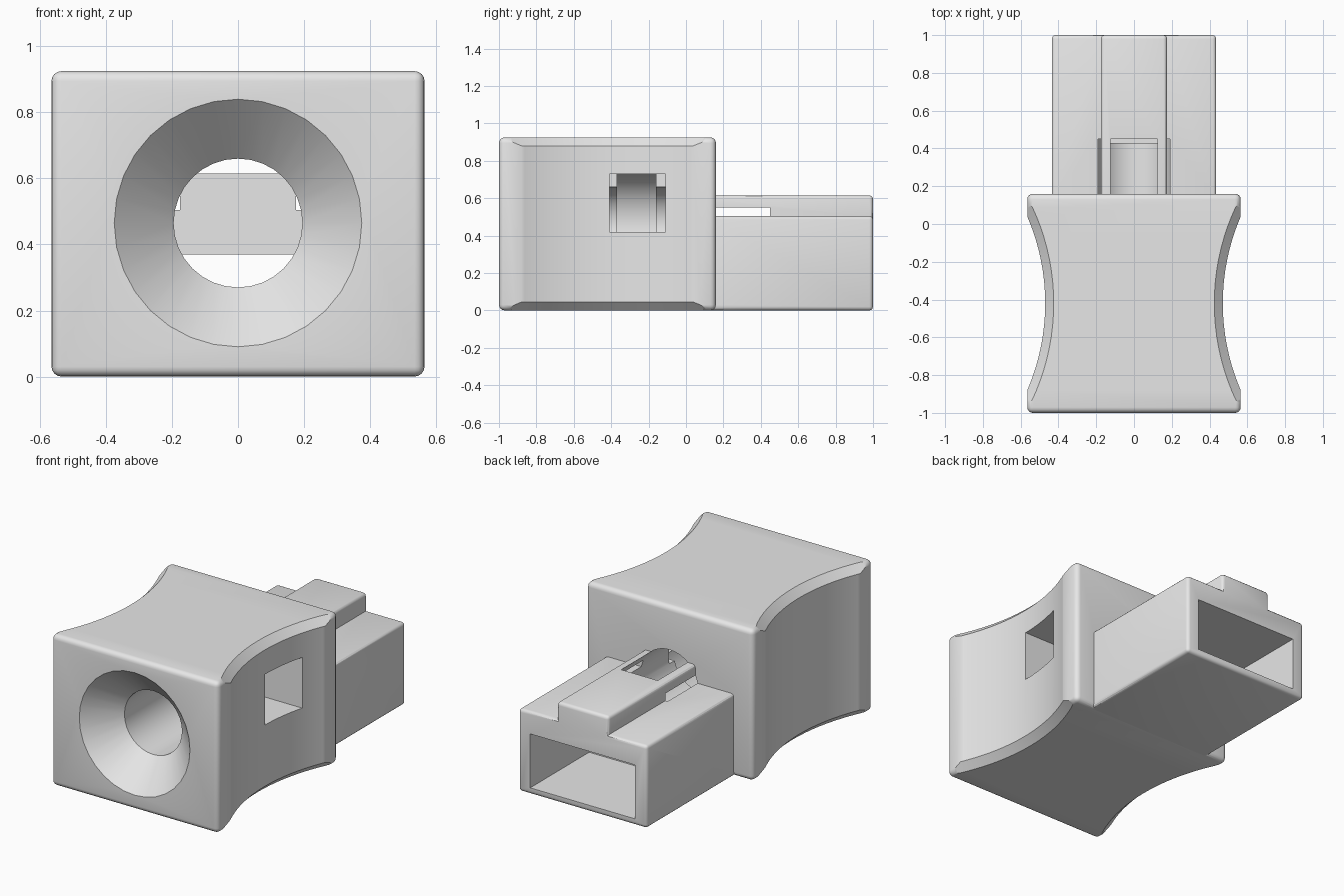
import bpy, bmesh, math
from mathutils import Matrix, Vector

if "Cube" in bpy.data.objects:
    bpy.data.objects.remove(bpy.data.objects["Cube"], do_unlink=True)

BORE_Z = 0.465

grey = bpy.data.materials.new("light_grey")
grey.use_nodes = True
grey.diffuse_color = (0.8, 0.8, 0.8, 1)
grey.node_tree.nodes["Principled BSDF"].inputs["Base Color"].default_value = (0.8, 0.8, 0.8, 1)


def finish(name, bm):
    bmesh.ops.recalc_face_normals(bm, faces=bm.faces)
    mesh = bpy.data.meshes.new(name)
    bm.to_mesh(mesh)
    bm.free()
    mesh.materials.append(grey)
    obj = bpy.data.objects.new(name, mesh)
    bpy.context.collection.objects.link(obj)
    return obj


def box(name, lo, hi, bevel=0):
    lo, hi = Vector(lo), Vector(hi)
    bm = bmesh.new()
    place = Matrix.Translation((lo + hi) / 2) @ Matrix.Diagonal((*(hi - lo), 1))
    bmesh.ops.create_cube(bm, size=1, matrix=place)
    if bevel:
        bmesh.ops.bevel(bm, geom=bm.edges[:], offset=bevel, segments=4,
                        profile=0.5, affect='EDGES')
    return finish(name, bm)


def turned(name, profile, matrix, steps):
    """Solid of revolution from (radius, height) rings."""
    bm = bmesh.new()
    rings = []
    for r, h in profile:
        rings.append([bm.verts.new(matrix @ Vector((r * math.cos(a), r * math.sin(a), h)))
                      for a in (math.tau * i / steps for i in range(steps))])
    for a, b in zip(rings, rings[1:]):
        for i in range(steps):
            j = (i + 1) % steps
            bm.faces.new((a[i], a[j], b[j], b[i]))
    bm.faces.new(rings[0])
    bm.faces.new(rings[-1])
    return finish(name, bm)


def combine(target, other, operation):
    mod = target.modifiers.new(operation.title(), 'BOOLEAN')
    mod.operation = operation
    mod.solver = 'EXACT'
    mod.object = other
    bpy.context.view_layer.objects.active = target
    bpy.ops.object.modifier_apply(modifier=mod.name)
    bpy.data.objects.remove(other, do_unlink=True)


# Rounded block with a scooped, chamfered grip on each side
body = box("connector_housing", (-0.565, -1, 0), (0.565, 0.16, 0.925), 0.03)
for side in (-1, 1):
    scoop = turned("grip_cutter",
                   [(1.255, -0.05), (1.16, 0.045), (1.16, 0.88), (1.255, 0.975)],
                   Matrix.Translation((side * 1.63, -0.42, 0)), 128)
    combine(body, scoop, 'DIFFERENCE')

# Rear plug with a raised key along its top
bm = bmesh.new()
half = [(0.435, 0), (0.435, 0.505), (0.175, 0.505), (0.175, 0.615)]
outline = half + [(-x, z) for x, z in reversed(half)]
start = 0.135
face = bm.faces.new([bm.verts.new((x, start, z)) for x, z in outline])
ext = bmesh.ops.extrude_face_region(bm, geom=[face])
for v in ext["geom"]:
    if isinstance(v, bmesh.types.BMVert):
        v.co.y = 1
if not any(f.is_valid and all(abs(v.co.y - start) < 1e-5 for v in f.verts) for f in bm.faces):
    bm.faces.new([v for v in bm.verts if abs(v.co.y - start) < 1e-5])
bmesh.ops.recalc_face_normals(bm, faces=bm.faces)
bm.normal_update()
round_edges = [e for e in bm.edges
               if any(v.co.y > 0.9 for v in e.verts) and e.is_convex]
bmesh.ops.bevel(bm, geom=round_edges, offset=0.02, segments=3, profile=0.5, affect='EDGES')
combine(body, finish("rear_plug", bm), 'UNION')

# Funnel, bore and inner ring groove along the length
along = Matrix.Translation((0, 0, BORE_Z)) @ Matrix.Rotation(-math.pi / 2, 4, 'X')
combine(body, turned("bore_cutter",
                     [(0.395, -1.02), (0.195, -0.82), (0.195, 0.45)], along, 32), 'DIFFERENCE')
combine(body, turned("groove_cutter", [(0.28, -0.37), (0.28, -0.16)], along, 48), 'DIFFERENCE')

# Side window and rear socket
combine(body, box("window_cutter", (0, -0.41, 0.42), (0.7, -0.11, 0.73)), 'DIFFERENCE')
combine(body, box("socket_cutter", (-0.355, 0.43, 0.04), (0.355, 1.1, 0.37)), 'DIFFERENCE')

bpy.ops.object.select_all(action='DESELECT')
body.select_set(True)
bpy.context.view_layer.objects.active = body
bpy.ops.object.shade_smooth_by_angle(angle=math.radians(30))
